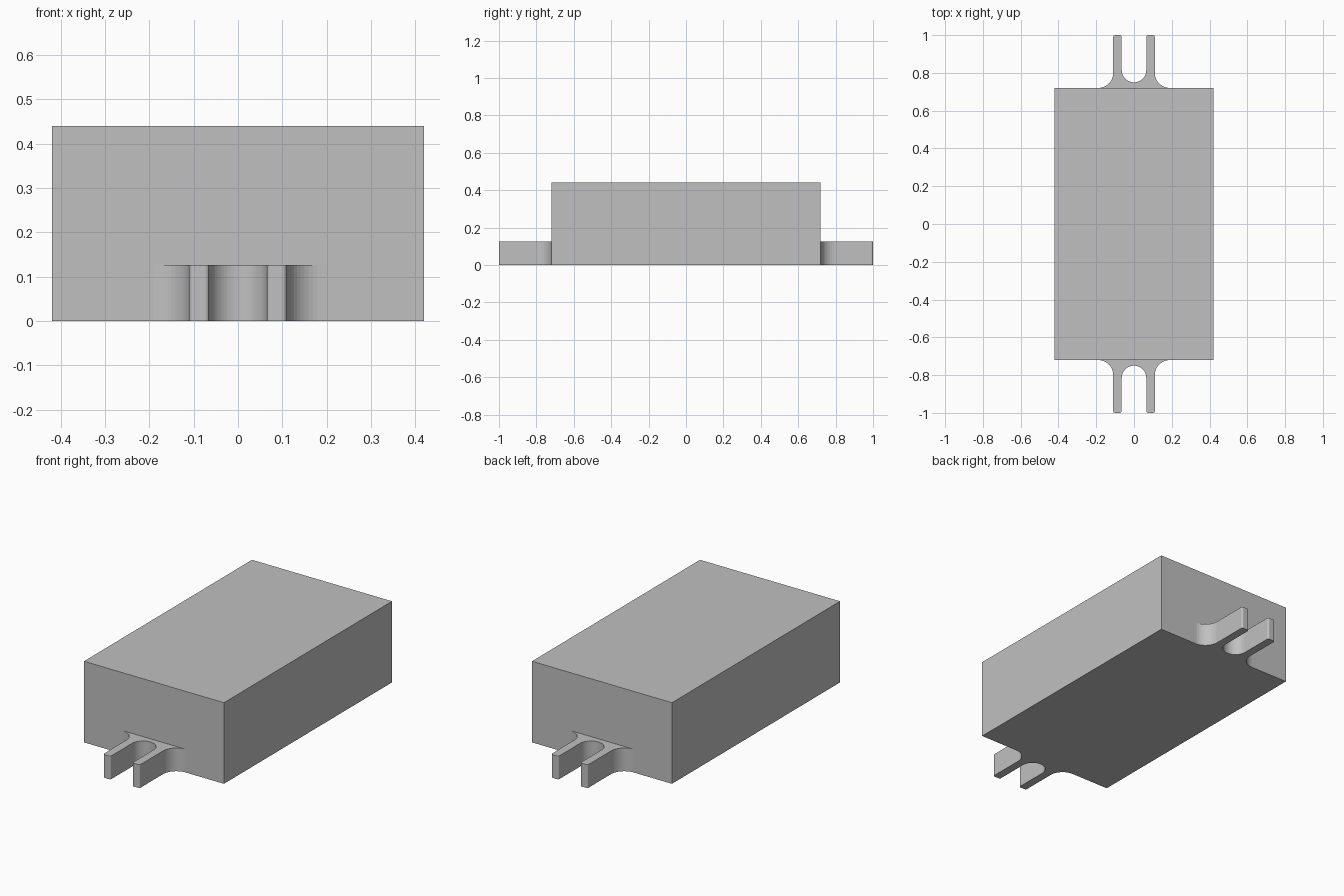
import bpy, bmesh
from math import cos, sin, radians

cube = bpy.data.objects.get("Cube")
if cube:
    bpy.data.objects.remove(cube, do_unlink=True)

HALF_W, HALF_L, HEIGHT = 0.42, 0.72, 0.44
LUG_HEIGHT = 0.126
PRONG_IN, PRONG_OUT, TIP = 0.065, 0.11, 1.0
FILLET, TIP_R = 0.08, 0.01

grey = bpy.data.materials.new("plain grey")
grey.use_nodes = True
colour = (0.53, 0.53, 0.53, 1)
grey.diffuse_color = colour
grey.node_tree.nodes["Principled BSDF"].inputs["Base Color"].default_value = colour


def arc(cx, cy, r, start, end, steps):
    """Points along an arc, angles in degrees."""
    angles = [radians(start + (end - start) * i / steps) for i in range(steps + 1)]
    return [(cx + r * cos(a), cy + r * sin(a)) for a in angles]


def extrude_outline(name, outline, height, open_y=None):
    """Prism from a plan outline; walls lying on open_y are left out."""
    bm = bmesh.new()
    base = bm.faces.new([bm.verts.new((x, y, 0)) for x, y in outline])
    walls = bmesh.ops.extrude_face_region(bm, geom=[base], use_keep_orig=True)
    top = [v for v in walls["geom"] if isinstance(v, bmesh.types.BMVert)]
    bmesh.ops.translate(bm, verts=top, vec=(0, 0, height))
    bmesh.ops.recalc_face_normals(bm, faces=bm.faces)
    if open_y is not None:
        hidden = [f for f in bm.faces if all(abs(v.co.y - open_y) < 1e-5 for v in f.verts)]
        bmesh.ops.delete(bm, geom=hidden, context="FACES_ONLY")
    mesh = bpy.data.meshes.new(name)
    bm.to_mesh(mesh)
    bm.free()
    mesh.materials.append(grey)
    obj = bpy.data.objects.new(name, mesh)
    bpy.context.collection.objects.link(obj)
    return obj


# Main block
extrude_outline("body", [(-HALF_W, -HALF_L), (HALF_W, -HALF_L),
                         (HALF_W, HALF_L), (-HALF_W, HALF_L)], HEIGHT)

# Half outline of a forked lug: outer fillet, rounded prong tip, half of the U slot
half = arc(PRONG_OUT + FILLET, HALF_L + FILLET, FILLET, 270, 180, 12)
half += arc(PRONG_OUT - TIP_R, TIP - TIP_R, TIP_R, 0, 90, 4)
half += arc(PRONG_IN + TIP_R, TIP - TIP_R, TIP_R, 90, 180, 4)
half += arc(0, HALF_L + 0.03 + PRONG_IN, PRONG_IN, 0, -90, 12)
outline = half + [(-x, y) for x, y in reversed(half[:-1])]

# One lug at each end
for name, side in (("front_lug", -1), ("back_lug", 1)):
    extrude_outline(name, [(side * x, side * y) for x, y in outline],
                    LUG_HEIGHT, side * HALF_L)
